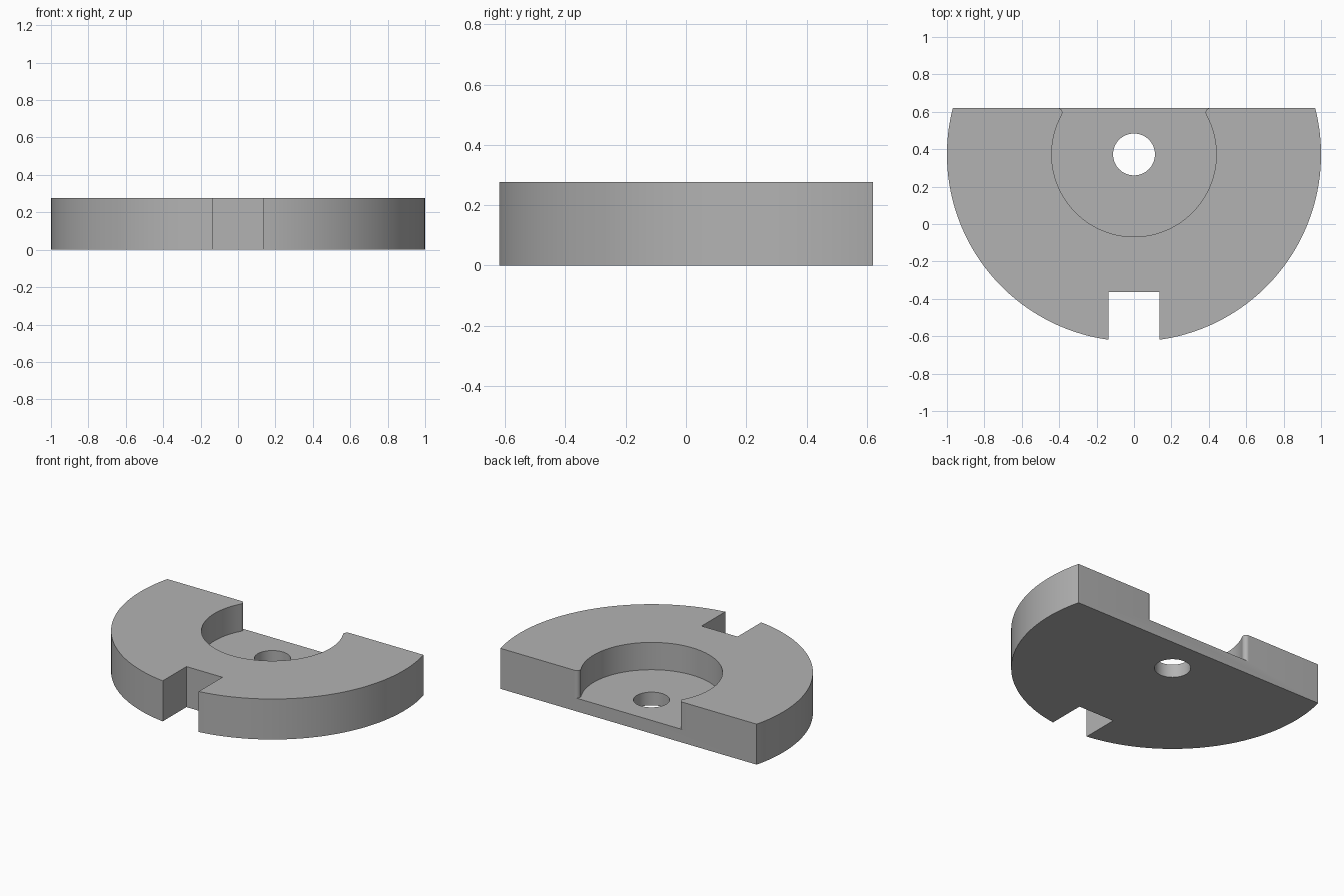
import bpy, bmesh
from math import sin, cos, asin, sqrt, pi

if "Cube" in bpy.data.objects:
    bpy.data.objects.remove(bpy.data.objects["Cube"])

HEIGHT, FLOOR = 0.277, 0.09
BACK, CENTRE = 0.62, 0.372        # flat back edge and disc centre in y
POCKET, FILLET = 0.44, 0.025

grey = bpy.data.materials.new("plain grey")
grey.use_nodes = True
colour = (0.45, 0.45, 0.45, 1)
grey.diffuse_color = colour
grey.node_tree.nodes["Principled BSDF"].inputs["Base Color"].default_value = colour


def arc(cx, cy, r, start, end, n):
    steps = [start + (end - start) * i / n for i in range(n + 1)]
    return [(cx + r * cos(t), cy + r * sin(t)) for t in steps]


def prism(name, outline, z0, z1):
    """Extrude a flat outline between two heights."""
    bm = bmesh.new()
    face = bm.faces.new([bm.verts.new((x, y, z0)) for x, y in outline])
    top = bmesh.ops.extrude_face_region(bm, geom=[face])["geom"]
    verts = [v for v in top if isinstance(v, bmesh.types.BMVert)]
    bmesh.ops.translate(bm, verts=verts, vec=(0, 0, z1 - z0))
    bmesh.ops.recalc_face_normals(bm, faces=bm.faces)
    mesh = bpy.data.meshes.new(name)
    bm.to_mesh(mesh)
    bm.free()
    mesh.materials.append(grey)
    obj = bpy.data.objects.new(name, mesh)
    bpy.context.collection.objects.link(obj)
    return obj


# Disc with a flat back
edge = asin(BACK - CENTRE)
body = prism("disc_body", arc(0, CENTRE, 1, edge, -pi - edge, 128), 0, HEIGHT)

# Round pocket, open at the back with rounded lips
dy = BACK - FILLET - CENTRE
lip_x = sqrt((POCKET + FILLET) ** 2 - dy ** 2)
a = asin(dy / (POCKET + FILLET))
lip = arc(lip_x, BACK - FILLET, FILLET, pi / 2, pi + a, 12)
pocket = [(lip_x, 1)] + lip + arc(0, CENTRE, POCKET, a, -pi - a, 96)[1:-1]
pocket += [(-x, y) for x, y in reversed(lip)] + [(-lip_x, 1)]

# Front notch
notch = [(-0.136, -1), (0.136, -1), (0.136, -0.363), (-0.136, -0.363)]

cutters = [
    prism("pocket_cutter", pocket, FLOOR, 1),
    prism("hole_cutter", arc(0, CENTRE, 0.112, 0, 2 * pi, 64)[:-1], -1, 1),
    prism("notch_cutter", notch, -1, 1),
]

# Cut the body, then discard the cutters
bpy.ops.object.select_all(action="DESELECT")
body.select_set(True)
bpy.context.view_layer.objects.active = body
for cutter in cutters:
    cutter.hide_render = True
    mod = body.modifiers.new(cutter.name, "BOOLEAN")
    mod.operation = "DIFFERENCE"
    mod.solver = "EXACT"
    mod.object = cutter
    bpy.ops.object.modifier_apply(modifier=mod.name)
    bpy.data.objects.remove(cutter)

bpy.ops.object.shade_smooth_by_angle(angle=pi / 6)
